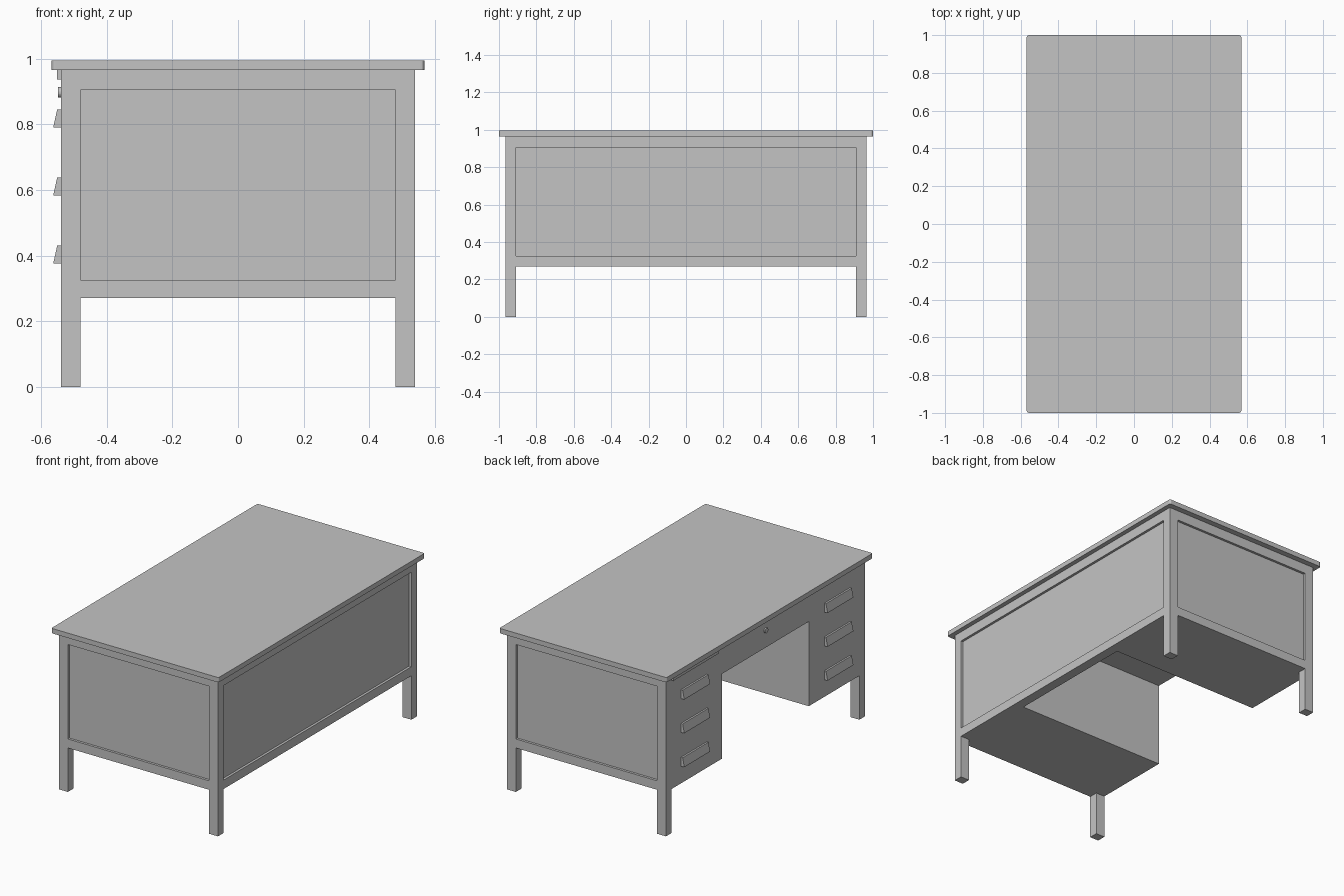
import bpy, bmesh, math
from mathutils import Matrix

cube = bpy.data.objects.get("Cube")
if cube:
    bpy.data.objects.remove(cube, do_unlink=True)

grey = bpy.data.materials.new("plain_grey")
grey.use_nodes = True
GREY = (0.55, 0.55, 0.55, 1.0)
grey.diffuse_color = GREY
grey.node_tree.nodes["Principled BSDF"].inputs["Base Color"].default_value = GREY


def finish(name, bm):
    bmesh.ops.recalc_face_normals(bm, faces=bm.faces)
    mesh = bpy.data.meshes.new(name)
    bm.to_mesh(mesh)
    bm.free()
    mesh.materials.append(grey)
    obj = bpy.data.objects.new(name, mesh)
    bpy.context.collection.objects.link(obj)
    return obj


def box(name, x, y, z, corner=0.0):
    """Box from (min, max) ranges, optionally with rounded vertical corners."""
    bm = bmesh.new()
    bmesh.ops.create_cube(bm, size=1)
    for v in bm.verts:
        v.co = [r[0] if c < 0 else r[1] for c, r in zip(v.co, (x, y, z))]
    if corner:
        upright = [e for e in bm.edges
                   if abs(e.verts[0].co.z - e.verts[1].co.z) > 1e-4]
        bmesh.ops.bevel(bm, geom=upright, offset=corner, segments=4,
                        profile=0.5, affect='EDGES')
    return finish(name, bm)


def extrude_y(name, profile, y0, y1):
    """Prism along y from an (x, z) profile."""
    bm = bmesh.new()
    face = bm.faces.new([bm.verts.new((px, y0, pz)) for px, pz in profile])
    grown = bmesh.ops.extrude_face_region(bm, geom=[face])["geom"]
    moved = [g for g in grown if isinstance(g, bmesh.types.BMVert)]
    bmesh.ops.translate(bm, verts=moved, vec=(0, y1 - y0, 0))
    return finish(name, bm)


def span(side, a, b):
    return tuple(sorted((side * a, side * b)))


# Main dimensions: outer and inner faces of the frame
XO, XI, YO, YI = 0.54, 0.48, 0.965, 0.91
Z_BOTTOM, Z_LOW, Z_HIGH, Z_TOP = 0.27, 0.325, 0.905, 0.965
KNEE_Y, KNEE_Z, RECESS = 0.42, 0.79, 0.015

# Desktop
box("desktop", (-0.568, 0.568), (-1, 1), (Z_TOP, 0.995), corner=0.012)

# Corner posts that run down into the legs
for sx, xn in ((-1, "drawer_side"), (1, "panel_side")):
    for sy, yn in ((-1, "front"), (1, "back")):
        box(f"{yn}_{xn}_leg", span(sx, XI, XO), span(sy, YI, YO), (0, Z_TOP))

# Rails and recessed panels at both ends
for sy, yn in ((-1, "front"), (1, "back")):
    box(f"{yn}_bottom_rail", (-XI, XI), span(sy, YI, YO), (Z_BOTTOM, Z_LOW))
    box(f"{yn}_top_rail", (-XI, XI), span(sy, YI, YO), (Z_HIGH, Z_TOP))
    box(f"{yn}_end_panel", (-XI, XI), span(sy, YI, YO - RECESS), (Z_LOW, Z_HIGH))

# Long side with its recessed panel
box("long_bottom_rail", (XI, XO), (-YI, YI), (Z_BOTTOM, Z_LOW))
box("long_top_rail", (XI, XO), (-YI, YI), (Z_HIGH, Z_TOP))
box("long_side_panel", (XI, XO - RECESS), (-YI, YI), (Z_LOW, Z_HIGH))

# Drawer pedestals and their slanted pulls
for sy, yn in ((-1, "front"), (1, "back")):
    box(f"{yn}_pedestal", (-XO, XI), span(sy, KNEE_Y, YI), (Z_BOTTOM, Z_TOP))
    mid = sy * 0.695
    for i, z in enumerate((0.375, 0.583, 0.79)):
        pull = [(-XO, z), (-0.562, z), (-0.562, z + 0.006),
                (-0.551, z + 0.055), (-XO, z + 0.055)]
        extrude_y(f"{yn}_drawer_pull_{i + 1}", pull, mid - 0.125, mid + 0.125)

# Centre drawer above the knee space
box("centre_drawer", (-XO, XI), (-KNEE_Y, KNEE_Y), (KNEE_Z, Z_TOP))

# Lip of the pull-out writing board
box("writing_board_lip", (-0.552, -XO), (0.475, 0.91), (0.937, Z_TOP))

# Round lock on the centre drawer
bm = bmesh.new()
bmesh.ops.create_cone(bm, cap_ends=True, segments=20, radius1=0.016,
                      radius2=0.016, depth=0.008,
                      matrix=Matrix.Translation((-0.544, 0, 0.897))
                      @ Matrix.Rotation(math.pi / 2, 4, 'Y'))
finish("drawer_lock", bm)
